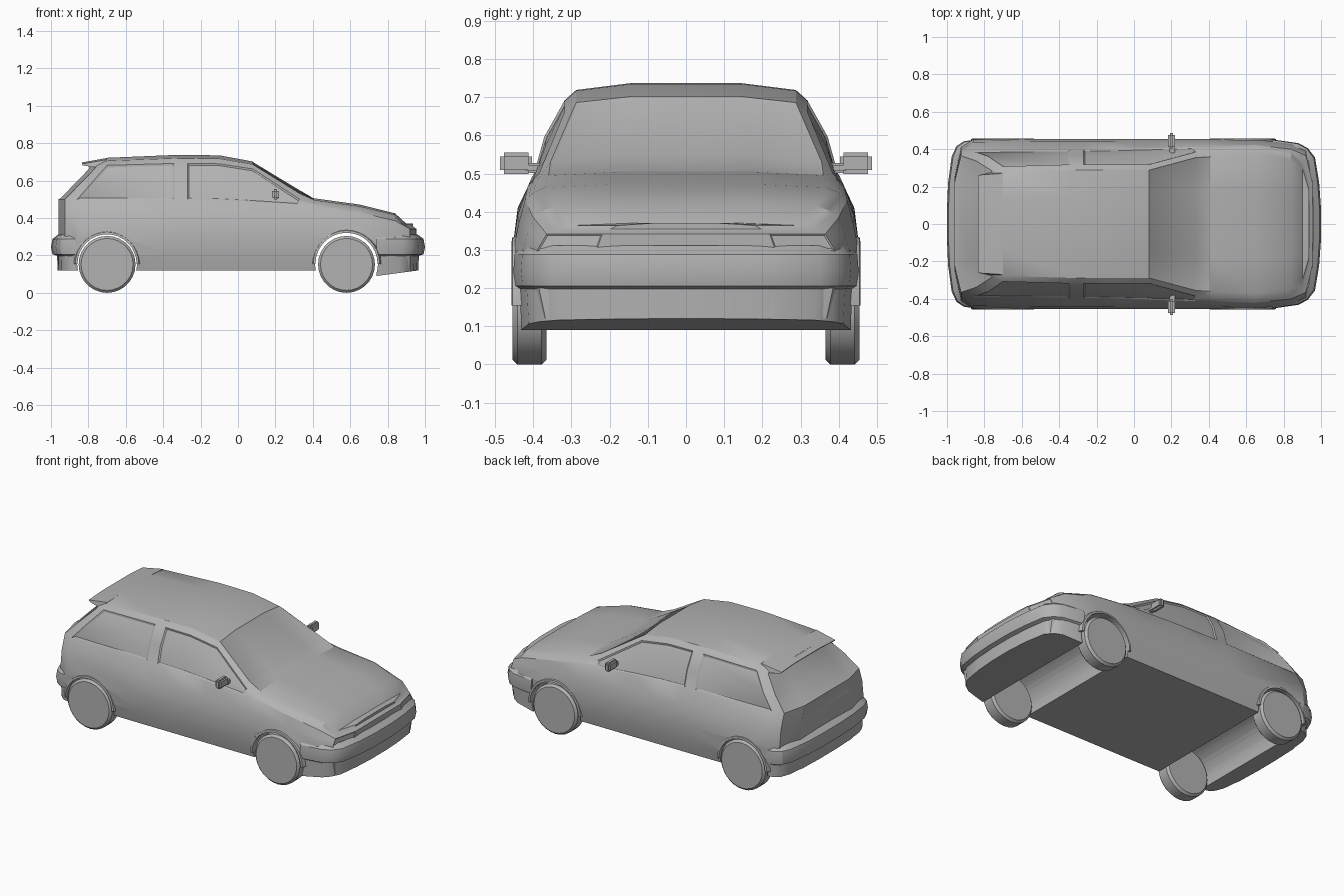
import bpy, bmesh, math
from mathutils import Matrix

if "Cube" in bpy.data.objects:
    bpy.data.objects.remove(bpy.data.objects["Cube"])

GREY = bpy.data.materials.new("plain_grey")
GREY.diffuse_color = (0.45, 0.45, 0.45, 1)
GREY.use_nodes = True
GREY.node_tree.nodes["Principled BSDF"].inputs["Base Color"].default_value = GREY.diffuse_color


def finish(bm, name, angle=30):
    bmesh.ops.recalc_face_normals(bm, faces=bm.faces[:])
    me = bpy.data.meshes.new(name)
    bm.to_mesh(me)
    bm.free()
    ob = bpy.data.objects.new(name, me)
    bpy.context.collection.objects.link(ob)
    me.materials.append(GREY)
    activate(ob)
    if angle:
        bpy.ops.object.shade_smooth_by_angle(angle=math.radians(angle))
    return ob


def activate(ob):
    bpy.ops.object.select_all(action='DESELECT')
    ob.select_set(True)
    bpy.context.view_layer.objects.active = ob


def cylinder(bm, r, depth, x, y, z, seg):
    m = Matrix.Translation((x, y, z)) @ Matrix.Rotation(math.pi / 2, 4, 'X')
    bmesh.ops.create_cone(bm, cap_ends=True, segments=seg, radius1=r, radius2=r, depth=depth, matrix=m)


def cut(ob, cutters):
    activate(ob)
    for c in cutters:
        mod = ob.modifiers.new("well", 'BOOLEAN')
        mod.operation = 'DIFFERENCE'
        mod.solver = 'EXACT'
        mod.object = c
        bpy.ops.object.modifier_apply(modifier=mod.name)
    bpy.ops.object.shade_smooth_by_angle(angle=math.radians(30))


# Body stations, tail to nose:
# x low, x up, half width, belt y, belt z, window-top y, window-top z, roof z
STATIONS = [
    (-0.925, -0.760, 0.410, 0.365, 0.50, 0.285, 0.670, 0.705),
    (-0.860, -0.700, 0.452, 0.390, 0.50, 0.308, 0.682, 0.722),
    (-0.340, -0.340, 0.455, 0.398, 0.50, 0.318, 0.692, 0.737),
    (-0.270, -0.270, 0.455, 0.398, 0.50, 0.318, 0.692, 0.737),
    (-0.100, -0.100, 0.455, 0.400, 0.497, 0.318, 0.690, 0.735),
    (0.080, 0.080, 0.455, 0.405, 0.488, 0.318, 0.662, 0.702),
    (0.330, 0.330, 0.455, 0.412, 0.472, 0.385, 0.500, 0.552),
    (0.410, 0.410, 0.455, 0.415, 0.465, 0.390, 0.482, 0.505),
    (0.650, 0.650, 0.452, 0.422, 0.430, 0.400, 0.450, 0.472),
    (0.840, 0.840, 0.428, 0.400, 0.385, 0.370, 0.405, 0.425),
    (0.920, 0.900, 0.390, 0.365, 0.342, 0.330, 0.355, 0.370)]
N = 10


def half_section(s):
    xl, xu, w, yb, zb, ye, ze, zt = s
    zr = ze + 0.6 * (zt - ze)
    yz = [(0, 0.12), (w - 0.022, 0.12), (w - 0.005, 0.2), (w, 0.3),
          (w - 0.014, 0.3 + (zb - 0.3) * 0.55), (yb, zb),
          ((yb + ye) / 2 + 0.07 * (ze - zb), (zb + ze) / 2),
          (ye, ze), (ye - 0.03, zr), ((ye - 0.03) * 0.5, zt), (0, zt)]
    return [(xl + (xu - xl) * min(1, max(0, (z - zb) / (ze - zb))), y, z) for y, z in yz]


bm = bmesh.new()
rings = []
for s in STATIONS:
    h = half_section(s)
    full = h + [(x, -y, z) for x, y, z in h[N - 1:0:-1]]
    rings.append([bm.verts.new(p) for p in full])
skin = {}
for i in range(len(rings) - 1):
    a, b = rings[i], rings[i + 1]
    for j in range(2 * N):
        k = (j + 1) % (2 * N)
        skin[i, j] = bm.faces.new((a[j], a[k], b[k], b[j]))


def end_cap(ring, bulge):
    # rows across the tail or nose, bowed outwards in the middle
    rows = []
    for k in range(1, N):
        r, l = ring[k], ring[2 * N - k]
        mid = [bm.verts.new((r.co.x + bulge, r.co.y * f, r.co.z)) for f in (0.6, -0.6)]
        rows.append([r, mid[0], mid[1], l])
    out = [[bm.faces.new((p[c], p[c + 1], q[c + 1], q[c])) for c in range(3)]
           for p, q in zip(rows, rows[1:])]
    bm.faces.new(rows[0] + [ring[0]])
    bm.faces.new(rows[-1] + [ring[N]])
    return out


tail = end_cap(rings[0], -0.035)
nose = end_cap(rings[-1], 0.035)
bmesh.ops.recalc_face_normals(bm, faces=bm.faces[:])


def inset(faces, thick, depth):
    bmesh.ops.inset_region(bm, faces=faces, thickness=thick, depth=depth, use_even_offset=True)


# Side windows, windscreen, tailgate glass, plate recess and headlights
for js in ((5, 6), (2 * N - 6, 2 * N - 7)):
    inset([skin[1, j] for j in js], 0.010, -0.006)
    inset([skin[i, j] for i in (3, 4, 5) for j in js], 0.008, -0.006)
inset([skin[i, j] for i in (5, 6) for j in (8, 9, 10, 11)], 0.006, -0.003)
inset(tail[4] + tail[5], 0.010, -0.004)
inset([tail[3][1]], 0.015, -0.006)
for c in (0, 2):
    inset([nose[2][c], nose[3][c]], 0.004, -0.003)
body = finish(bm, "car_body")


# Bumpers: one plan outline repeated at several heights
def bumper(name, plan, sign, drop):
    bm = bmesh.new()
    outline = plan + [(x, -y) for x, y in plan[::-1]]
    back = plan[0][0]
    loops = []
    for z, d, dy in ((0.12, 0.035, 0.02), (0.198, 0.033, 0.015), (0.206, 0.008, 0.004),
                     (0.245, 0, 0), (0.288, 0.008, 0.003), (0.312, 0.04, 0.02)):
        loop = []
        for x, y in outline:
            t = (x - back) / (1 - back)
            zz = z - drop * (1 - t) if z == 0.12 else z
            loop.append(bm.verts.new((sign * (x - d * t), y - math.copysign(dy, y) * min(1, abs(y) / 0.3), zz)))
        loops.append(loop)
    for a, b in zip(loops, loops[1:]):
        for j in range(len(a)):
            k = (j + 1) % len(a)
            bm.faces.new((a[j], a[k], b[k], b[j]))
    bm.faces.new(loops[0])
    bm.faces.new(loops[-1])
    return finish(bm, name)


front_bumper = bumper("front_bumper", [(0.74, 0.452), (0.88, 0.432), (0.93, 0.405),
                      (0.968, 0.355), (0.99, 0.22), (1.0, 0.08)], 1, 0.03)
rear_bumper = bumper("rear_bumper", [(0.83, 0.454), (0.91, 0.442), (0.95, 0.415),
                     (0.975, 0.36), (0.994, 0.22), (1.0, 0.08)], -1, 0)

# Wheel wells cut right across the underside
cutters = []
for x, r in ((0.58, 0.168), (-0.70, 0.16)):
    bm = bmesh.new()
    cylinder(bm, r, 1.2, x, 0, 0.155, 40)
    c = finish(bm, "well_cutter", 0)
    c.hide_render = True
    cutters.append(c)
for ob in (body, front_bumper, rear_bumper):
    cut(ob, cutters)
for c in cutters:
    bpy.data.objects.remove(c)

# Wheels and arch lips
for end, x, r in (("front", 0.58, 0.166), ("rear", -0.70, 0.158)):
    for side, s in (("left", 1), ("right", -1)):
        bm = bmesh.new()
        cylinder(bm, 0.152, 0.09, x, s * 0.41, 0.152, 28)
        rim = [e for e in bm.edges if abs(e.verts[0].co.y - e.verts[1].co.y) < 1e-4]
        bmesh.ops.bevel(bm, geom=rim, offset=0.013, segments=1, affect='EDGES')
        finish(bm, end + "_wheel_" + side)
        bm = bmesh.new()
        arcs = []
        for i in range(17):
            a = math.pi * i / 16
            arcs.append([bm.verts.new((x + q * math.cos(a), s * y, 0.155 + q * math.sin(a)))
                         for q, y in ((r, 0.43), (r, 0.457), (r + 0.012, 0.455), (r + 0.02, 0.43))])
        for a, b in zip(arcs, arcs[1:]):
            for j in range(4):
                bm.faces.new((a[j], a[(j + 1) % 4], b[(j + 1) % 4], b[j]))
        bm.faces.new(arcs[0])
        bm.faces.new(arcs[-1])
        finish(bm, end + "_arch_lip_" + side)

# Roof spoiler
bm = bmesh.new()
prof = ((-0.70, 0.721, 0.27), (-0.835, 0.697, 0.262), (-0.83, 0.689, 0.262), (-0.74, 0.675, 0.28))
sides = [[bm.verts.new((x, s * y, z - 0.008)) for x, z, y in prof] for s in (1, -1)]
mids = [[bm.verts.new((x, s * 0.13, z)) for x, z, y in prof] for s in (1, -1)]
cols = [sides[0], mids[0], mids[1], sides[1]]
for a, b in zip(cols, cols[1:]):
    for j in range(4):
        bm.faces.new((a[j], a[(j + 1) % 4], b[(j + 1) % 4], b[j]))
bm.faces.new(cols[0])
bm.faces.new(cols[-1])
finish(bm, "roof_spoiler")


# Door mirrors: bevelled housing on a short stalk
def block(name, loc, size, bev):
    bm = bmesh.new()
    bmesh.ops.create_cube(bm, size=1, matrix=Matrix.Translation(loc) @ Matrix.Diagonal((*size, 1)))
    bmesh.ops.bevel(bm, geom=bm.edges[:], offset=bev, segments=2, affect='EDGES')
    finish(bm, name)


for side, s in (("left", 1), ("right", -1)):
    block("mirror_housing_" + side, (0.20, s * 0.445, 0.527), (0.036, 0.084, 0.056), 0.01)
    block("mirror_stalk_" + side, (0.205, s * 0.395, 0.515), (0.03, 0.05, 0.026), 0.006)
